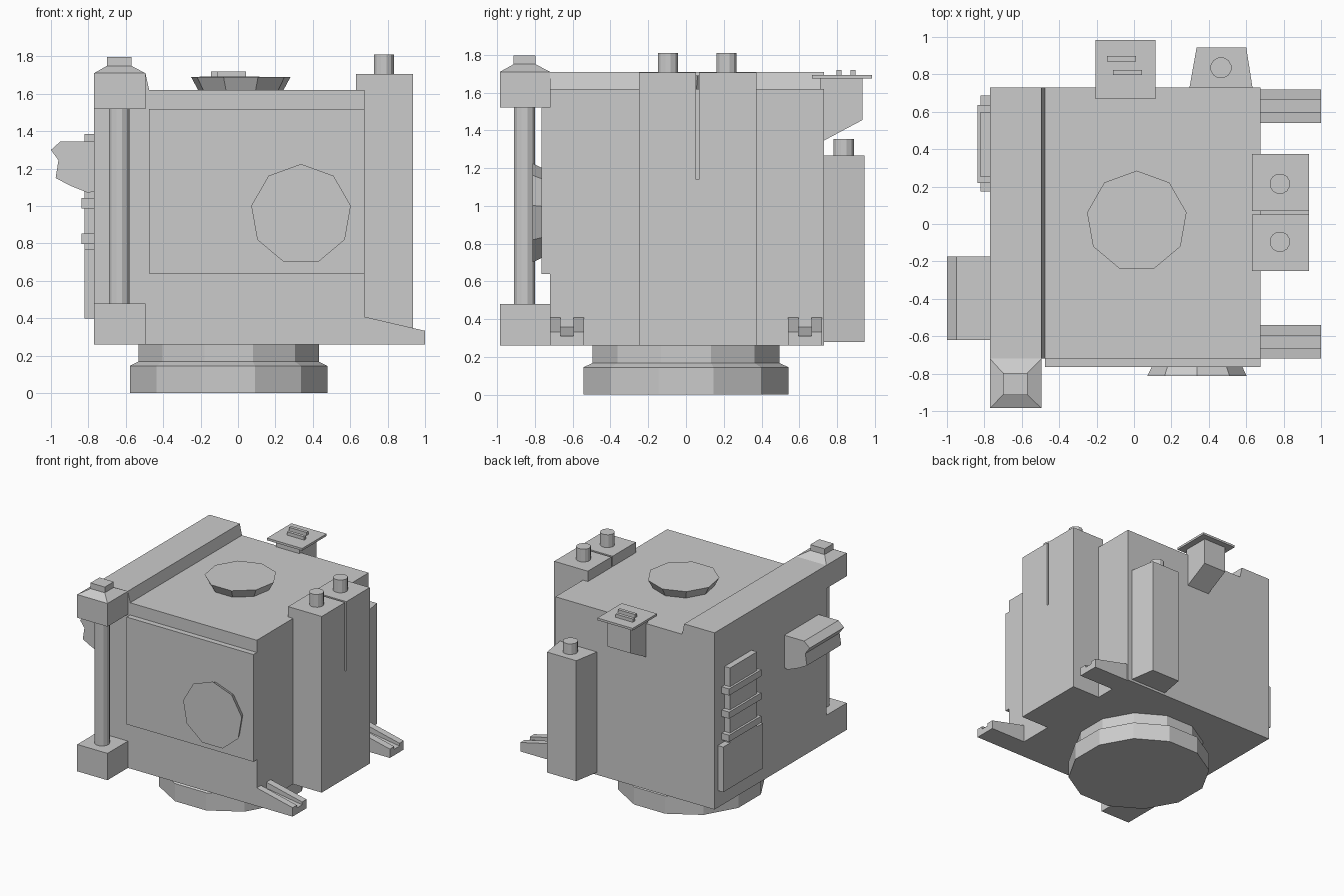
import bpy, bmesh
from math import cos, sin, radians, pi

if "Cube" in bpy.data.objects:
    bpy.data.objects.remove(bpy.data.objects["Cube"])


def make(name, rings):
    """Solid skinned between matching rings of points, capped at both ends."""
    bm = bmesh.new()
    loops = [[bm.verts.new(p) for p in r] for r in rings]
    n = len(loops[0])
    for a, b in zip(loops, loops[1:]):
        for i in range(n):
            j = (i + 1) % n
            bm.faces.new((a[i], a[j], b[j], b[i]))
    bm.faces.new(loops[0][::-1])
    bm.faces.new(loops[-1])
    bmesh.ops.recalc_face_normals(bm, faces=bm.faces)
    me = bpy.data.meshes.new(name)
    bm.to_mesh(me)
    bm.free()
    ob = bpy.data.objects.new(name, me)
    bpy.context.collection.objects.link(ob)
    return ob


def prism(name, pts, axis, lo, hi):
    """Profile extruded along an axis: 'x' takes (y,z), 'y' (x,z), 'z' (x,y)."""
    put = {'x': lambda p, t: (t, p[0], p[1]),
           'y': lambda p, t: (p[0], t, p[1]),
           'z': lambda p, t: (p[0], p[1], t)}[axis]
    return make(name, [[put(p, t) for p in pts] for t in (lo, hi)])


def box(name, x0, x1, y0, y1, z0, z1):
    return prism(name, [(x0, y0), (x1, y0), (x1, y1), (x0, y1)], 'z', z0, z1)


def ngon(n, r, start, ry=None):
    ry = ry or r
    return [(r * cos(radians(start) + 2 * pi * i / n),
             ry * sin(radians(start) + 2 * pi * i / n)) for i in range(n)]


def cylinder(name, x, y, r, z0, z1, n=12):
    return prism(name, [(x + a, y + b) for a, b in ngon(n, r, 15)], 'z', z0, z1)


# Main body with raised ridge on its left edge
prism("body", [(-.77, .26), (.675, .26), (.675, 1.62), (-.475, 1.62),
               (-.495, 1.71), (-.77, 1.71)], 'y', -.72, .73)
box("front_panel", -.475, .675, -.765, -.70, .64, 1.52)

# Round stepped base
make("base", [[(-.05 + a, b, z) for a, b in ngon(12, rx, 15, ry)]
              for rx, ry, z in ((.547, .562, 0), (.547, .562, .145),
                                (.50, .513, .168), (.50, .513, .28))])

# Flared nine-sided discs on top and front
make("top_disc", [[(.015 + a, .015 + b, z) for a, b in ngon(9, r, 90)]
                  for r, z in ((.226, 1.61), (.27, 1.69))])
make("front_disc", [[(.337 + a, y, .955 + b) for a, b in ngon(9, r, 90)]
                    for r, y in ((.244, -.76), (.27, -.812))])

# Corner pillar
px, py = -.635, -.855
box("pillar_foot", -.77, -.495, -.985, -.71, .26, .48)
cylinder("pillar_pole", px, py, .058, .46, 1.54)


def rect(x0, x1, y0, y1, z):
    return [(x0, y0, z), (x1, y0, z), (x1, y1, z), (x0, y1, z)]


make("pillar_cap", [rect(-.77, -.495, -.985, -.72, 1.52),
                    rect(-.77, -.495, -.985, -.72, 1.71),
                    rect(-.70, -.57, -.913, -.797, 1.75),
                    rect(-.70, -.57, -.913, -.797, 1.797)])

# Right side twin tank with slot and two stubs
prism("twin_tank", [(-.25, .26), (.373, .26), (.373, 1.705), (.069, 1.705),
                    (.069, 1.14), (.052, 1.14), (.052, 1.705), (-.25, 1.705)],
      'x', .63, .935)
for i, y in enumerate((-.095, .215)):
    cylinder(f"tank_stub_{i + 1}", .78, y, .055, 1.69, 1.81)

# Sloping channelled feet on the right side
foot = [(.54, 0), (.72, 0), (.72, 2), (.665, 2), (.665, 1), (.597, 1),
        (.597, 2), (.54, 2)]
for side, s in (("front", -1), ("back", 1)):
    make(side + "_foot", [[(x, s * y, h[k]) for y, k in foot] for x, h in
                          ((.66, (.26, .362, .412)), (1, (.26, .31, .333)))])

# Tapered tank on the back
prism("back_tank", [(.295, .72), (.635, .72), (.60, .945), (.335, .945)],
      'z', .28, 1.268)
cylinder("back_tank_stub", .465, .835, .057, 1.25, 1.355)

# Rear chute with lid and two handles
prism("chute", [(.71, 1.335), (.935, 1.455), (.935, 1.685), (.71, 1.685)],
      'x', -.15, .06)
box("chute_lid", -.205, .115, .668, .985, 1.675, 1.693)
box("lid_bar_1", -.145, .012, .87, .897, 1.685, 1.72)
box("lid_bar_2", -.113, .043, .797, .823, 1.685, 1.72)

# Left side bracket
prism("side_bracket", [(-.75, 1.345), (-.95, 1.345), (-1, 1.30), (-.96, 1.245),
                       (-.975, 1.15), (-.90, 1.11), (-.80, 1.07), (-.75, 1.085)],
      'y', -.62, -.175)

# Left side ribbed panel
box("side_box", -.82, -.75, .175, .688, .40, .77)
box("rib_panel", -.82, -.75, .25, .60, .75, 1.385)
for i, z in enumerate((.825, 1.015, 1.205)):
    box(f"rib_{i + 1}", -.838, -.75, .22, .637, z - .027, z + .027)
